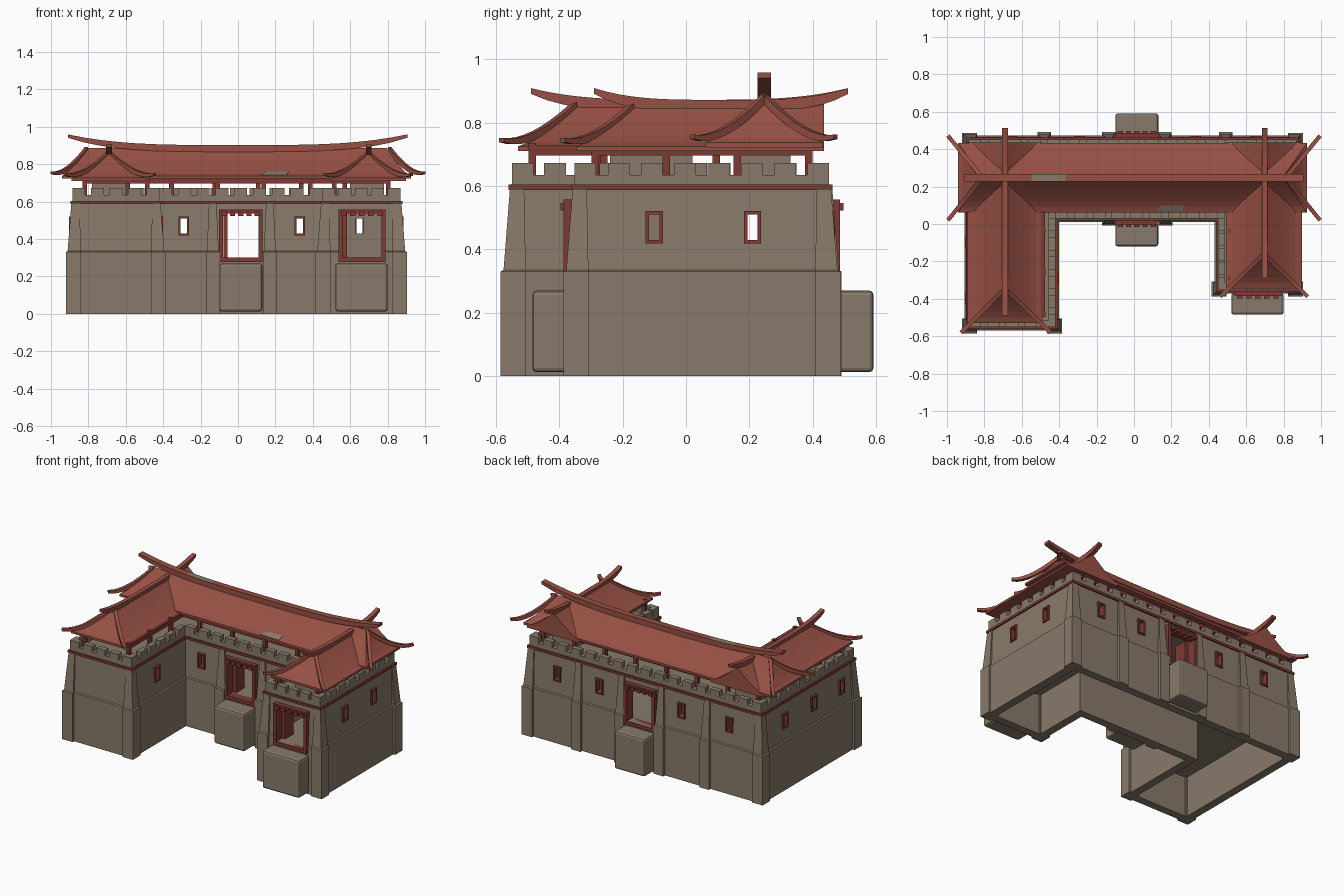
import bpy, bmesh
from mathutils import Vector

cube = bpy.data.objects.get("Cube")
if cube:
    bpy.data.objects.remove(cube, do_unlink=True)


def material(name, rgb):
    m = bpy.data.materials.new(name)
    m.use_nodes = True
    m.diffuse_color = (*rgb, 1)
    m.node_tree.nodes["Principled BSDF"].inputs["Base Color"].default_value = (*rgb, 1)
    return m


STONE = material("weathered stone", (0.25, 0.195, 0.145))
ROOF = material("red roof", (0.31, 0.08, 0.058))
WOOD = material("dark red wood", (0.21, 0.042, 0.033))


# --- helpers ---
def finish(name, bm, mat):
    bmesh.ops.remove_doubles(bm, verts=bm.verts, dist=0.0001)
    bmesh.ops.recalc_face_normals(bm, faces=bm.faces)
    me = bpy.data.meshes.new(name)
    bm.to_mesh(me)
    bm.free()
    ob = bpy.data.objects.new(name, me)
    bpy.context.collection.objects.link(ob)
    if mat:
        me.materials.append(mat)
    return ob


def add_loft(bm, rings, wrap=False):
    vs = [[bm.verts.new(p) for p in r] for r in rings]
    n = len(vs[0])
    pairs = list(zip(vs, vs[1:])) + ([(vs[-1], vs[0])] if wrap else [])
    for a, b in pairs:
        for i in range(n):
            j = (i + 1) % n
            bm.faces.new((a[i], a[j], b[j], b[i]))
    if not wrap:
        bm.faces.new(vs[0])
        bm.faces.new(vs[-1])


def rect(x0, x1, y0, y1, z):
    return [(x0, y0, z), (x1, y0, z), (x1, y1, z), (x0, y1, z)]


def add_box(bm, x0, x1, y0, y1, z0, z1):
    add_loft(bm, [rect(x0, x1, y0, y1, z0), rect(x0, x1, y0, y1, z1)])


# U-shaped plan, counter-clockwise
PLAN = [Vector(p) for p in ((-.885, -.55), (-.42, -.55), (-.42, .03), (.45, .03),
                            (.45, -.352), (.868, -.352), (.868, .452), (-.885, .452))]
N = len(PLAN)


def corner_dir(i):
    d1 = (PLAN[i] - PLAN[i - 1]).normalized()
    d2 = (PLAN[(i + 1) % N] - PLAN[i]).normalized()
    return Vector((d1.y + d2.y, -d1.x - d2.x)), d1.cross(d2) > 0


def outline(o, z):
    return [(*(PLAN[i] + corner_dir(i)[0] * o), z) for i in range(N)]


def band(name, out, inn, z0, z1, mat):
    bm = bmesh.new()
    add_loft(bm, [outline(out, z0), outline(out, z1), outline(inn, z1), outline(inn, z0)], True)
    return finish(name, bm, mat)


# --- walls: hollow shell with openings ---
bm = bmesh.new()
add_loft(bm, [outline(.02, 0), outline(.02, .33), outline(.012, .335), outline(0, .61)])
walls = finish("walls", bm, STONE)

# openings: x, y, wall faces along y?, half width, bottom, top
windows = [(x, .03, True) for x in (-.29, .33)]
windows += [(x, .452, True) for x in (-.65, -.29, .33, .65)]
windows += [(.868, y, False) for y in (-.1, .21)]
windows += [(-.885, y, False) for y in (-.4, -.1, .21)]
windows += [(-.42, -.29, False)]
openings = [(*w, .022, .43, .51) for w in windows]
doors = [(.015, .03, True, .105, .3, .535), (.015, .452, True, .105, .3, .535),
         (.662, -.352, True, .115, .3, .535)]

rooms = bmesh.new()
add_loft(rooms, [outline(-.035, -.1), outline(-.035, .275)])
add_loft(rooms, [outline(-.035, .3), outline(-.035, .585)])
holes = bmesh.new()
for x, y, along, hw, z0, z1 in openings + doors:
    a, b = (hw, .06) if along else (.06, hw)
    add_box(holes, x - a, x + a, y - b, y + b, z0, z1)
bpy.context.view_layer.objects.active = walls
for label, cb in (("room_cutter", rooms), ("opening_cutter", holes)):
    cutter = finish(label, cb, None)
    cutter.hide_render = True
    mod = walls.modifiers.new(label, 'BOOLEAN')
    mod.operation, mod.solver, mod.object = 'DIFFERENCE', 'EXACT', cutter
    bpy.ops.object.modifier_apply(modifier=label)
    bpy.data.objects.remove(cutter, do_unlink=True)

# --- window and door frames ---
for name, group, t, dep in (("window_frames", openings, .011, .018), ("door_frames", doors, .022, .034)):
    bm = bmesh.new()
    for x, y, along, hw, z0, z1 in group:
        parts = [(-hw - t / 2, -hw + t / 2, z0 - t, z1 + t), (hw - t / 2, hw + t / 2, z0 - t, z1 + t),
                 (-hw, hw, z0 - t, z0), (-hw, hw, z1, z1 + t)]
        for a0, a1, b0, b1 in parts:
            if along:
                add_box(bm, x + a0, x + a1, y - dep, y + dep, b0, b1)
            else:
                add_box(bm, x - dep, x + dep, y + a0, y + a1, b0, b1)
    finish(name, bm, WOOD)

# open door leaf and lintel beam ends
bm = bmesh.new()
for x, y, along, hw, z0, z1 in doors:
    s = 1 if y > .4 else -1
    inner = sorted((y - s * .03, y - s * .12))
    add_box(bm, x - hw + .012, x - hw + .035, *inner, z0, z1)
    for k in range(5):
        c = x + (k - 2) * hw * .42
        add_box(bm, c - .014, c + .014, *sorted((y, y + s * .045)), z1 - .012, z1 + .012)
finish("door_leaves_and_beam_ends", bm, WOOD)

# --- buttresses ---
bm = bmesh.new()
levels = ((.035, .08, 0), (.035, .08, .33), (.026, .07, .335), (.006, .045, .59))
for i in range(N):
    d, convex = corner_dir(i)
    if convex:
        rings = []
        for o, w, z in levels:
            p, q = PLAN[i] + d * o, PLAN[i] + d * (o - w)
            rings.append(rect(min(p.x, q.x), max(p.x, q.x), min(p.y, q.y), max(p.y, q.y), z))
        add_loft(bm, rings)
for x, y, s in [(x, .452, 1) for x in (-.48, -.135, .165, .49)] + [(-.135, .03, -1), (.17, .03, -1)]:
    add_loft(bm, [rect(x - w * .45, x + w * .45, *sorted((y - s * .01, y + s * (o + .004))), z)
                  for o, w, z in levels])
finish("buttresses", bm, STONE)

# --- rounded entrance blocks ---
for name, dims in (("front_entrance_block", (-.1, .13, -.12, .012)),
                   ("back_entrance_block", (-.1, .13, .468, .592)),
                   ("wing_entrance_block", (.52, .8, -.485, -.37))):
    bm = bmesh.new()
    add_box(bm, *dims, .012, .27)
    bmesh.ops.bevel(bm, geom=bm.edges[:], offset=.014, segments=2, affect='EDGES', profile=.5)
    finish(name, bm, STONE)

# --- string course, parapet and merlons ---
band("string_course", .011, -.02, .588, .604, WOOD)
band("parapet", 0, -.036, .6, .635, STONE)
bm = bmesh.new()
posts = bmesh.new()
for i in range(N):
    a, b = PLAN[i], PLAN[(i + 1) % N]
    L, d = (b - a).length, (b - a).normalized()
    inward = Vector((-d.y, d.x))
    n = round(L / .108)
    for k in range(n + 1):
        c = a + d * (.034 + (L - .068) * k / n) + inward * .018
        hx, hy = abs(d.x) * .034 + abs(d.y) * .018, abs(d.y) * .034 + abs(d.x) * .018
        add_box(bm, c.x - hx, c.x + hx, c.y - hy, c.y + hy, .63, .672)
    m = max(2, round(L / .22))
    for k in range(m):
        c = a + d * (.065 + (L - .13) * k / (m - 1)) + inward * .065
        add_box(posts, c.x - .012, c.x + .012, c.y - .012, c.y + .012, .6, .735)
finish("merlons", bm, STONE)
finish("roof_posts", posts, WOOD)
band("eave_beam", -.055, -.078, .697, .728, WOOD)

# low rooms under the roof
bm = bmesh.new()
for box in ((.6, .78, .15, .33), (-.78, -.6, .15, .33), (.6, .78, -.24, .02)):
    add_box(bm, *box, .6, .73)
finish("roof_rooms", bm, STONE)


# --- roofs: concave hipped lofts ---
def roof(name, x0, x1, y0, y1, ins, z0, h):
    bm = bmesh.new()
    rings = [rect(x0, x1, y0, y1, z0 - .015)]
    for k in range(7):
        t = k / 6
        rings.append(rect(x0 + ins[0] * t, x1 - ins[0] * t, y0 + ins[1] * t,
                          y1 - ins[2] * t, z0 + h * t ** 1.35))
    add_loft(bm, rings)
    finish(name, bm, ROOF)


roof("main_roof", -.94, .925, .062, .433, (.13, .1855, .1855), .737, .15)
roof("right_wing_roof", -.89, -.49, -.53, .435, (.2, .175, 0), .725, .137)
roof("left_wing_roof", .492, .898, -.345, .435, (.203, .175, 0), .725, .137)


# --- ridges and hips: tapered beams along a path (z is the top edge) ---
def beam(name, pts, w, heights):
    bm = bmesh.new()
    rings = []
    for i, p in enumerate(pts):
        t = pts[min(i + 1, len(pts) - 1)] - pts[max(i - 1, 0)]
        s = Vector((-t.y, t.x, 0)).normalized() * w / 2
        down = Vector((0, 0, -heights[i]))
        rings.append([p - s, p + s, p + s + down, p - s + down])
    add_loft(bm, rings)
    return finish(name, bm, ROOF)


def ridge(name, a, b, z, rise, w):
    us = [k / 10 - 1 for k in range(21)]
    pts = [Vector(a).lerp(Vector(b), (u + 1) / 2) for u in us]
    pts = [Vector((p.x, p.y, z + rise * abs(u) ** 3.5)) for p, u in zip(pts, us)]
    return beam(name, pts, w, [.036 - .018 * abs(u) ** 6 for u in us])


main_ridge = ridge("main_ridge", (-.91, .2475), (.905, .2475), .902, .057, .042)
ridge("right_wing_ridge", (-.69, -.49), (-.69, .512), .872, .037, .03)
ridge("left_wing_ridge", (.7, -.29), (.7, .512), .872, .037, .03)

# worn stretches of the ridge and roof
main_ridge.data.materials.append(STONE)
for f in main_ridge.data.polygons:
    if f.normal.z > .7 and -.55 < f.center.x < -.36:
        f.material_index = 1
bm = bmesh.new()
add_loft(bm, [[(x, y, z + dz) for x, y, z in ((.12, .07, .739), (.26, .066, .738),
                                             (.27, .1, .7565), (.15, .1, .7565))] for dz in (0, .004)])
finish("worn_roof_patch", bm, STONE)

hips = [("main", (sx * .81, .2475), (sx * .995, y), .893, .742) for sx in (-1, 1) for y in (.02, .472)]
hips += [("right_wing", (-.69, -.345), (x, -.582), .872, .732) for x in (-.925, -.445)]
hips += [("left_wing", (.695, -.16), (x, -.388), .872, .732) for x in (.928, .462)]
for name, a, b, zt, zb in hips:
    pts = []
    for k in range(10):
        t = k / 9
        p = Vector(a).lerp(Vector(b), t)
        pts.append(Vector((p.x, p.y, zb + (zt - zb) * (1 - t) ** 1.6 + .02 * t ** 3)))
    beam(name + "_hip", pts, .022, [.028 - .014 * (k / 9) ** 3 for k in range(10)])
